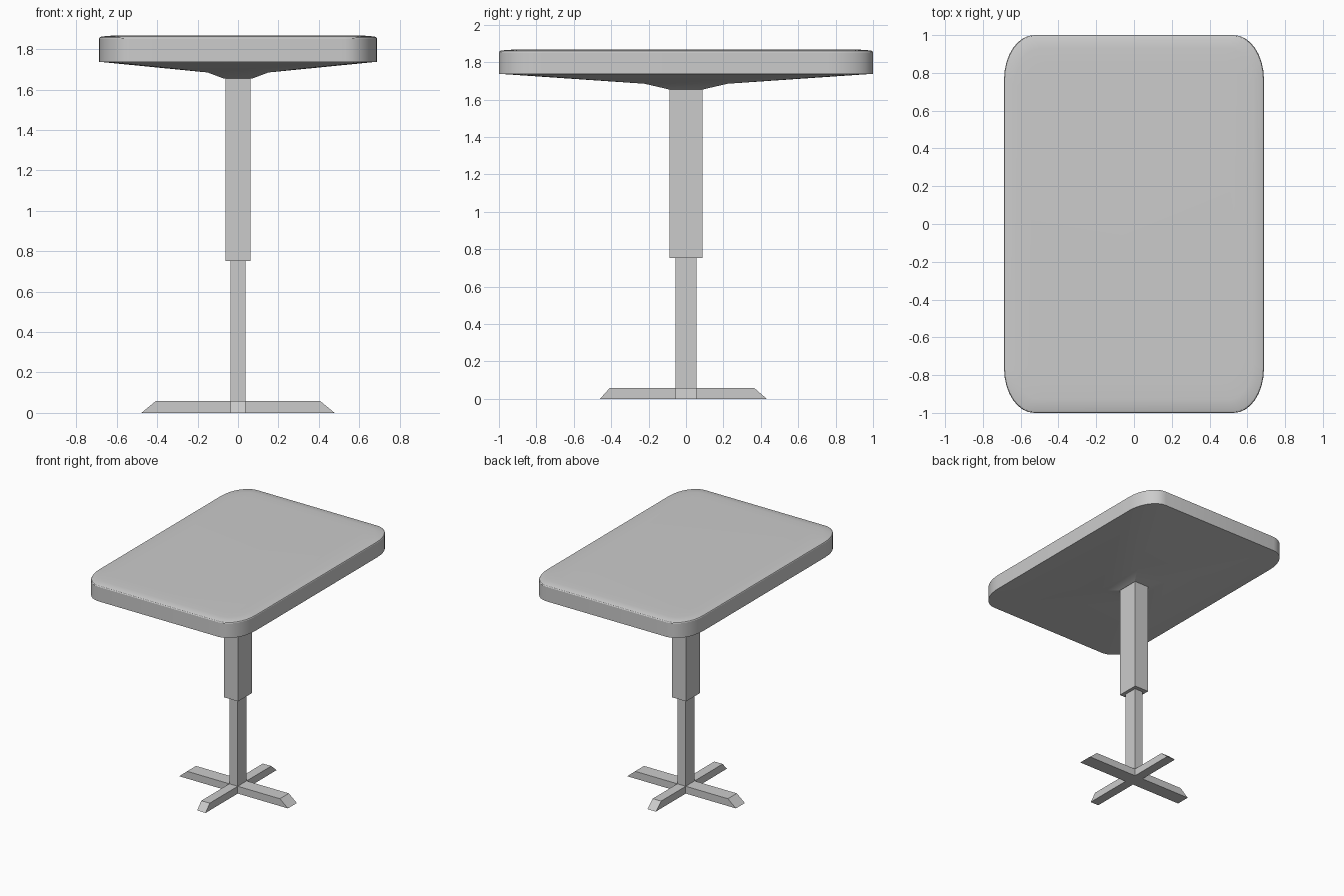
import bpy, bmesh, math

if "Cube" in bpy.data.objects:
    bpy.data.objects.remove(bpy.data.objects["Cube"])


def finish(name, bm, smooth=False):
    bmesh.ops.remove_doubles(bm, verts=bm.verts, dist=1e-5)
    bmesh.ops.recalc_face_normals(bm, faces=bm.faces)
    mesh = bpy.data.meshes.new(name)
    bm.to_mesh(mesh)
    bm.free()
    ob = bpy.data.objects.new(name, mesh)
    bpy.context.collection.objects.link(ob)
    if smooth:
        bpy.ops.object.select_all(action='DESELECT')
        bpy.context.view_layer.objects.active = ob
        ob.select_set(True)
        bpy.ops.object.shade_smooth_by_angle(angle=math.radians(20))
    return ob


def rounded_ring(bm, hx, hy, rx, ry, z, seg=8):
    """Rectangle outline with elliptical corners."""
    ring = []
    for q, (sx, sy) in enumerate([(1, 1), (-1, 1), (-1, -1), (1, -1)]):
        for i in range(seg + 1):
            a = math.pi / 2 * (q + i / seg)
            ring.append(bm.verts.new((sx * (hx - rx) + rx * math.cos(a),
                                      sy * (hy - ry) + ry * math.sin(a), z)))
    return ring


def loft(name, sections, smooth=False):
    bm = bmesh.new()
    rings = [rounded_ring(bm, *s) for s in sections]
    for a, b in zip(rings, rings[1:]):
        n = len(a)
        for i in range(n):
            j = (i + 1) % n
            bm.faces.new((a[i], a[j], b[j], b[i]))
    bm.faces.new(rings[0])
    bm.faces.new(rings[-1])
    return finish(name, bm, smooth)


def box(name, hx, hy, z0, z1):
    bm = bmesh.new()
    bmesh.ops.create_cube(bm, size=1)
    for v in bm.verts:
        v.co = (v.co.x * 2 * hx, v.co.y * 2 * hy, z1 if v.co.z > 0 else z0)
    return finish(name, bm)


def foot(name, profile, half_width, along_x):
    """Trapezoid side profile extruded across its width."""
    bm = bmesh.new()
    sides = []
    for w in (-half_width, half_width):
        sides.append([bm.verts.new((u, w, z) if along_x else (w, u, z)) for u, z in profile])
        bm.faces.new(sides[-1])
    for i in range(len(profile)):
        j = (i + 1) % len(profile)
        bm.faces.new((sides[0][i], sides[0][j], sides[1][j], sides[1][i]))
    return finish(name, bm)


# Tabletop: stepped underside, vertical rim, softly crowned top
loft("tabletop", [
    (0.07, 0.093, 0, 0, 1.655),
    (0.15, 0.222, 0, 0, 1.685),
    (0.688, 1.0, 0.16, 0.235, 1.738),
    (0.688, 1.0, 0.16, 0.235, 1.853),
    (0.685, 0.996, 0.158, 0.232, 1.859),
    (0.676, 0.987, 0.153, 0.226, 1.863),
    (0.63, 0.93, 0.13, 0.19, 1.867),
    (0.57, 0.85, 0.10, 0.15, 1.869),
], smooth=True)

# Telescoping column
box("upper_column", 0.063, 0.089, 0.752, 1.66)
box("lower_column", 0.037, 0.056, 0.0, 0.76)

# Crossed feet with sloping ends
foot("side_feet", [(-0.478, 0), (0.478, 0), (0.408, 0.058), (-0.408, 0.058)], 0.056, True)
foot("front_back_feet", [(-0.46, 0), (0.432, 0), (0.365, 0.058), (-0.408, 0.058)], 0.037, False)
